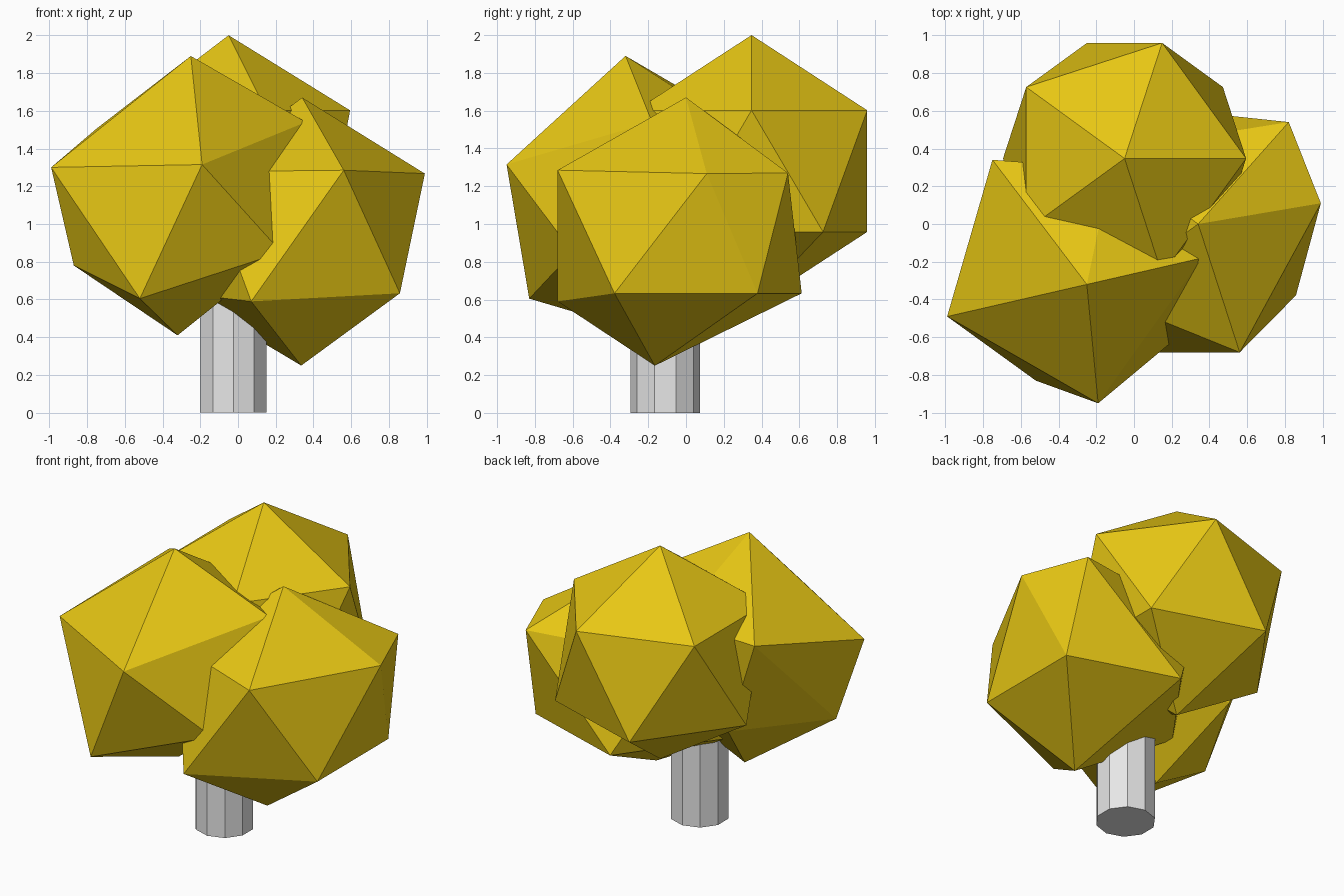
import bpy
from mathutils import Vector

cube = bpy.data.objects.get("Cube")
if cube:
    bpy.data.objects.remove(cube, do_unlink=True)


def make_material(name, colour):
    mat = bpy.data.materials.new(name)
    mat.use_nodes = True
    mat.diffuse_color = colour
    mat.node_tree.nodes["Principled BSDF"].inputs["Base Color"].default_value = colour
    return mat


yellow = make_material("golden_leaves", (0.8, 0.57, 0.007, 1))
grey = make_material("pale_bark", (0.8, 0.8, 0.8, 1))


def leaf_clump(name, centre, corners=()):
    """Faceted clump; each given corner pulls the nearest vertex to it."""
    bpy.ops.mesh.primitive_ico_sphere_add(subdivisions=1, radius=0.72, location=centre)
    clump = bpy.context.object
    clump.name = name
    clump.data.materials.append(yellow)
    origin = Vector(centre)
    start = [v.co.copy() for v in clump.data.vertices]
    for corner in corners:
        target = Vector(corner) - origin
        nearest = min(range(len(start)), key=lambda i: (start[i] - target).length)
        clump.data.vertices[nearest].co = target
    return clump


# Upright regular clump at the back
leaf_clump("back_leaf_clump", (-0.05, 0.347, 1.28))

# Large uneven clump at the front
leaf_clump("front_leaf_clump", (-0.32, -0.32, 1.17), [
    (-0.25, -0.32, 1.89),
    (-0.99, -0.49, 1.30),
    (-0.19, -0.95, 1.315),
    (0.36, -0.18, 1.54),
    (-0.75, 0.34, 1.505),
    (-0.52, -0.83, 0.605),
    (-0.87, -0.36, 0.78),
    (0.23, -0.60, 0.85),
    (-0.32, -0.17, 0.41),
])

# Low uneven clump at the side
leaf_clump("side_leaf_clump", (0.337, 0, 0.955), [
    (0.34, 0, 1.67),
    (0.99, 0.11, 1.267),
    (0.56, -0.68, 1.285),
    (0.82, 0.54, 1.27),
    (0.07, -0.68, 0.59),
    (0.335, -0.165, 0.25),
])

# Ten-sided trunk
height = 0.9
bpy.ops.mesh.primitive_cylinder_add(vertices=10, radius=0.185, depth=height,
                                    location=(-0.025, -0.11, height / 2))
trunk = bpy.context.object
trunk.name = "trunk"
trunk.data.materials.append(grey)
